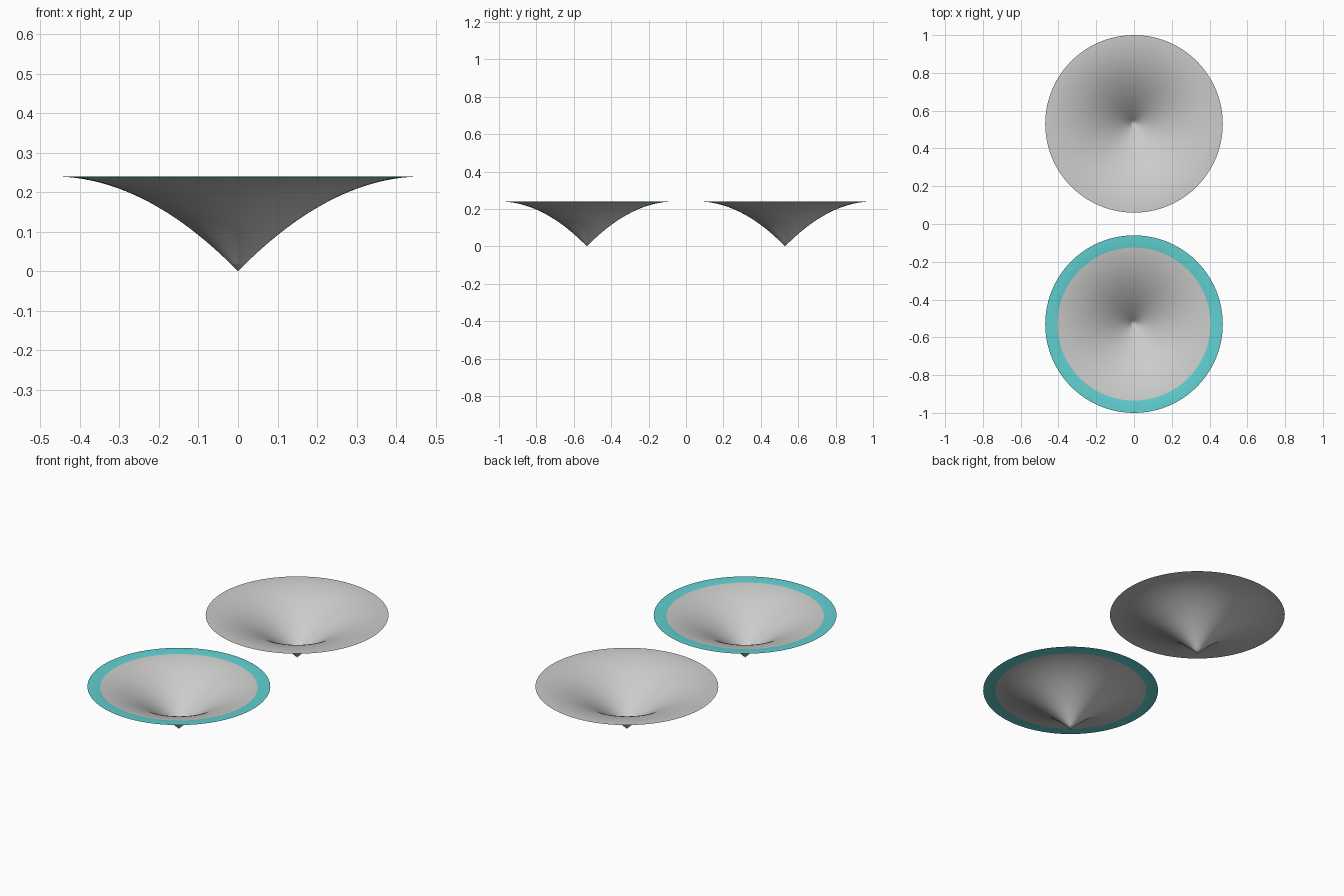
import bpy, bmesh
from math import cos, sin, tau

if "Cube" in bpy.data.objects:
    bpy.data.objects.remove(bpy.data.objects["Cube"])

RADIUS, HEIGHT, BAND = 0.47, 0.24, 0.405
SIDES, STEPS = 96, 20


def material(name, color):
    mat = bpy.data.materials.new(name)
    mat.use_nodes = True
    mat.diffuse_color = color
    mat.node_tree.nodes["Principled BSDF"].inputs["Base Color"].default_value = color
    return mat


grey = material("light grey", (0.6, 0.6, 0.59, 1))
teal = material("teal", (0.12, 0.63, 0.63, 1))


def height(r):
    # Parabolic flare: steep at the tip, level at the rim
    return HEIGHT * (1 - (1 - r / RADIUS) ** 2)


def funnel(name, y, banded):
    # Open thin funnel, built ring by ring from the tip outward
    radii = [BAND * i / STEPS for i in range(1, STEPS + 1)]
    radii += [BAND + (RADIUS - BAND) * i / 4 for i in range(1, 5)]
    bm = bmesh.new()
    tip = bm.verts.new((0, 0, 0))
    rings = [[bm.verts.new((r * cos(tau * k / SIDES), r * sin(tau * k / SIDES), height(r)))
              for k in range(SIDES)] for r in radii]
    for k in range(SIDES):
        n = (k + 1) % SIDES
        bm.faces.new((tip, rings[0][k], rings[0][n]))
        for a, b in zip(rings, rings[1:]):
            bm.faces.new((a[k], b[k], b[n], a[n]))
    # Rim band colour by distance from the axis
    for f in bm.faces:
        f.smooth = True
        if banded and f.calc_center_median().xy.length > BAND:
            f.material_index = 1
    mesh = bpy.data.meshes.new(name)
    bm.to_mesh(mesh)
    bm.free()
    mesh.materials.append(grey)
    if banded:
        mesh.materials.append(teal)
    obj = bpy.data.objects.new(name, mesh)
    obj.location.y = y
    bpy.context.collection.objects.link(obj)


funnel("banded_funnel", -0.53, True)
funnel("plain_funnel", 0.53, False)
